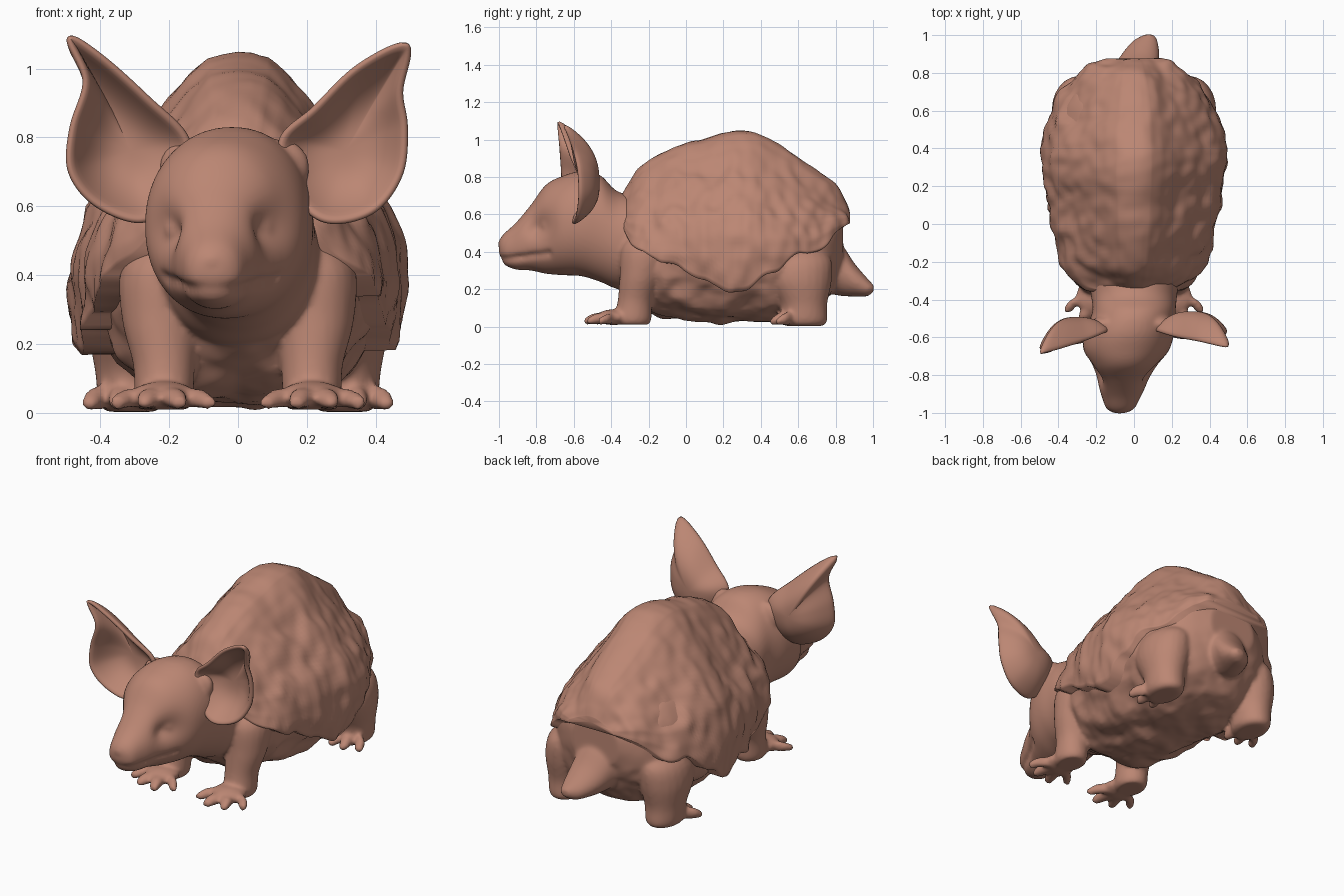
import bpy, bmesh, math
from mathutils import Vector, Matrix, noise

clay = bpy.data.materials.new("terracotta clay")
clay.diffuse_color = (0.50, 0.24, 0.172, 1)


def spline(pts, n, closed=False):
    """Catmull-Rom through tuples of any length, n steps per span."""
    out, m = [], len(pts)
    for i in range(m if closed else m - 1):
        if closed:
            a, b, c, d = (pts[(i + k) % m] for k in (-1, 0, 1, 2))
        else:
            a, b, c, d = (pts[min(max(i + k, 0), m - 1)] for k in (-1, 0, 1, 2))
        for j in range(n):
            t = j / n
            out.append([q + 0.5 * t * (r - p + t * (2*p - 5*q + 4*r - s + t * (3*(q - r) + s - p)))
                        for p, q, r, s in zip(a, b, c, d)])
    return out if closed else out + [list(pts[-1])]


def skin_rings(bm, rings):
    for a, b in zip(rings, rings[1:]):
        for i in range(len(a)):
            j = (i + 1) % len(a)
            bm.faces.new((a[i], a[j], b[j], b[i]))
    for r in (rings[0], rings[-1]):
        c = bm.verts.new(sum((v.co for v in r), Vector()) / len(r))
        for i in range(len(r)):
            bm.faces.new((c, r[i], r[(i + 1) % len(r)]))


def loft(bm, stations, axis='Y', n=24, steps=5, power=2.0, deform=None):
    """Stations are (x, y, z, radius_x, other_radius); rings are square to the axis."""
    rings = []
    for x, y, z, ra, rb in spline(stations, steps):
        ring = []
        for k in range(n):
            a = 2 * math.pi * k / n
            u, v = (math.copysign(abs(f) ** (2 / power), f) for f in (math.cos(a), math.sin(a)))
            p = Vector((x + ra*u, y, z + rb*v)) if axis == 'Y' else Vector((x + ra*u, y + rb*v, z))
            if deform:
                p = deform(p, Vector((x, y, z)))
            ring.append(bm.verts.new(p))
        rings.append(ring)
    skin_rings(bm, rings)


def ball(bm, centre, radii):
    bmesh.ops.create_uvsphere(bm, u_segments=20, v_segments=12, radius=1,
                              matrix=Matrix.Translation(centre) @ Matrix.Diagonal((*radii, 1)))


def finish(name, bm):
    bmesh.ops.recalc_face_normals(bm, faces=bm.faces)
    me = bpy.data.meshes.new(name)
    bm.to_mesh(me)
    bm.free()
    me.materials.append(clay)
    for p in me.polygons:
        p.use_smooth = True
    ob = bpy.data.objects.new(name, me)
    bpy.context.collection.objects.link(ob)
    return ob


EYES = [Vector((-0.21, -0.78, 0.53)), Vector((0.10, -0.78, 0.54))]


def face_details(p, c):
    # eye sockets and mouth crease
    inward = (c - p).normalized()
    depth = sum(0.055 * math.exp(-((p - e).length / 0.07) ** 2) for e in EYES)
    if p.y < -0.72:
        line = 0.355 + 0.12 * (p.y + 1.0)
        depth += 0.022 * math.exp(-((p.z - line) / 0.014) ** 2)
    return p + inward * depth


def lumpy(p, c):
    # rough belly, calmer where the shell covers it
    amount = 1 if p.z < 0.35 else 0.3
    return p + (p - c).normalized() * amount * (0.03 * noise.noise(p * 7) + 0.012 * noise.noise(p * 17))


# body skin: trunk, head, legs and tail melted together
bm = bmesh.new()
loft(bm, [(0, -0.38, 0.42, 0.17, 0.19), (0, -0.28, 0.42, 0.25, 0.27), (0, -0.15, 0.41, 0.33, 0.36),
          (0, 0.1, 0.40, 0.40, 0.37), (0, 0.4, 0.40, 0.43, 0.37), (0, 0.62, 0.40, 0.385, 0.35),
          (0, 0.76, 0.41, 0.29, 0.26), (0, 0.84, 0.46, 0.15, 0.13)],
     n=72, steps=10, power=2.3, deform=lumpy)
loft(bm, [(-0.075, -1.0, 0.425, 0.035, 0.035), (-0.072, -0.975, 0.415, 0.075, 0.08),
          (-0.067, -0.91, 0.43, 0.105, 0.125), (-0.06, -0.83, 0.475, 0.14, 0.175),
          (-0.05, -0.75, 0.52, 0.185, 0.237), (-0.04, -0.66, 0.54, 0.23, 0.265),
          (-0.02, -0.56, 0.55, 0.235, 0.28), (0, -0.46, 0.525, 0.22, 0.285),
          (0, -0.36, 0.46, 0.23, 0.26), (0, -0.2, 0.44, 0.25, 0.25)],
     n=96, steps=12, power=2.12, deform=face_details)
ball(bm, (-0.077, -0.965, 0.44), (0.05, 0.04, 0.04))               # nose
for e in EYES:                                                      # closed eyes
    ball(bm, e + Vector((0.04 if e.x < 0 else -0.04, 0.045, 0)), (0.045, 0.04, 0.04))
loft(bm, [(0, 0.7, 0.36, 0.18, 0.17), (0.01, 0.82, 0.31, 0.125, 0.145), (0.035, 0.9, 0.25, 0.1, 0.09),
          (0.06, 0.97, 0.21, 0.065, 0.048), (0.08, 1.003, 0.205, 0.025, 0.018)])

for s in (-1, 1):
    # front leg, paw and four toes
    loft(bm, [(s*0.20, -0.2, 0.51, 0.06, 0.08), (s*0.225, -0.21, 0.42, 0.115, 0.135),
              (s*0.225, -0.24, 0.27, 0.112, 0.115), (s*0.215, -0.27, 0.14, 0.09, 0.095),
              (s*0.215, -0.285, 0.04, 0.085, 0.1), (s*0.215, -0.285, 0.01, 0.07, 0.085)], axis='Z')
    ball(bm, (s*0.215, -0.39, 0.05), (0.095, 0.09, 0.042))
    for tx, ty in ((0.085, -0.49), (0.17, -0.545), (0.27, -0.53), (0.35, -0.47)):
        loft(bm, [(s*0.21, -0.36, 0.045, 0.045, 0.035), (s*(tx*0.7 + 0.066), ty + 0.06, 0.043, 0.036, 0.03),
                  (s*tx, ty + 0.01, 0.03, 0.024, 0.02), (s*tx, ty, 0.028, 0.008, 0.008)], n=12)
    # short hind leg with a round thigh, foot and toes
    loft(bm, [(s*0.26, 0.6, 0.44, 0.06, 0.10), (s*0.285, 0.6, 0.36, 0.125, 0.175),
              (s*0.30, 0.605, 0.25, 0.135, 0.175), (s*0.31, 0.63, 0.12, 0.105, 0.125),
              (s*0.31, 0.63, 0.03, 0.095, 0.125), (s*0.31, 0.63, 0.003, 0.07, 0.1)], axis='Z')
    for tx, ty in ((0.27, 0.46), (0.35, 0.45), (0.43, 0.48)):
        loft(bm, [(s*0.32, 0.60, 0.05, 0.05, 0.04), (s*(tx*0.8 + 0.062), ty + 0.06, 0.045, 0.034, 0.035),
                  (s*tx, ty + 0.01, 0.028, 0.024, 0.02), (s*tx, ty, 0.026, 0.008, 0.008)], n=12)
    # ear root
    ball(bm, (s*0.135 - 0.01, -0.53, 0.71), (0.085, 0.045, 0.085))
body = finish("body", bm)
mod = body.modifiers.new("melt", 'REMESH')
mod.mode, mod.voxel_size, mod.use_smooth_shade = 'VOXEL', 0.011, True
mod = body.modifiers.new("soften", 'SMOOTH')
mod.factor, mod.iterations = 0.5, 6

# shell: ridged back with a drooping rim and a craggy surface
PROFILE = [(1.0, 0.0), (0.995, 0.08), (0.97, 0.18), (0.89, 0.30), (0.78, 0.42), (0.55, 0.67),
           (0.33, 0.88), (0.15, 0.97), (0.0, 1.0), (-0.25, 0.96), (-0.6, 0.80)]


def width_at(h):
    for (h0, w0), (h1, w1) in zip(PROFILE, PROFILE[1:]):
        if h >= h1:
            return w0 + (w1 - w0) * (h0 - h) / (h0 - h1)
    return PROFILE[-1][1]


bm = bmesh.new()
rings, half = [], 44
for y, top, w, rim in spline([(-0.355, 0.69, 0.2, 0.57), (-0.31, 0.765, 0.29, 0.46), (-0.22, 0.88, 0.37, 0.40),
                              (-0.05, 0.965, 0.43, 0.31), (0.12, 1.01, 0.46, 0.24), (0.28, 1.05, 0.485, 0.17),
                              (0.40, 1.025, 0.49, 0.25), (0.55, 0.94, 0.455, 0.36), (0.68, 0.85, 0.395, 0.40),
                              (0.79, 0.775, 0.30, 0.48), (0.85, 0.68, 0.22, 0.53), (0.875, 0.62, 0.15, 0.55)], 9):
    base = max(rim, 0.38)
    ring = []
    for k in range(-half, half + 1):
        low = rim + 0.04 * noise.noise(Vector(((k > 0) * 3, y * 9, 0)))   # lobed rim
        low = (low - base) / (top - base)
        h = 1 - (1 - low) * (abs(k) / half) ** 1.4
        p = Vector((math.copysign(w * width_at(h), k), y, base + h * (top - base)))
        out = Vector((p.x, (p.y - 0.25) * 0.6, p.z - 0.35)).normalized()
        side = min(1, abs(k) / half + 0.35)
        q = Vector((p.x * 6, p.y * 7, p.z * 5))
        crag = 0.028 * noise.noise(q) + 0.014 * noise.noise(q * 2.3)
        ring.append(bm.verts.new(p + out * crag * side))
    rings.append(ring)
skin_rings(bm, rings)
finish("shell", bm)


# ears: thin deep cups stretched from an outline to a centre further back
def ear(name, outline, centre):
    bm = bmesh.new()
    edge, c, rows = spline(outline, 6, closed=True), Vector(centre), 9
    hub, last = bm.verts.new(c), None
    for k in range(1, rows + 1):
        t = k / rows
        ring = [bm.verts.new((c.x + (x - c.x) * t, c.y + (y - c.y) * t ** 2.7, c.z + (z - c.z) * t))
                for x, y, z in edge]
        for i in range(len(ring)):
            j = (i + 1) % len(ring)
            bm.faces.new((last[i], last[j], ring[j], ring[i]) if last else (hub, ring[i], ring[j]))
        last = ring
    ob = finish(name, bm)
    mod = ob.modifiers.new("thickness", 'SOLIDIFY')
    mod.thickness, mod.offset = 0.026, 0
    mod = ob.modifiers.new("rounding", 'SUBSURF')
    mod.levels = mod.render_levels = 1


ear("left_ear", [(0.12, -0.57, 0.79), (0.22, -0.60, 0.885), (0.35, -0.625, 1.01), (0.495, -0.655, 1.075),
                 (0.475, -0.605, 0.94), (0.49, -0.58, 0.83), (0.475, -0.575, 0.69), (0.39, -0.59, 0.58),
                 (0.25, -0.61, 0.555), (0.15, -0.58, 0.65)], (0.31, -0.475, 0.76))
ear("right_ear", [(-0.14, -0.57, 0.79), (-0.26, -0.62, 0.915), (-0.40, -0.665, 1.04), (-0.495, -0.69, 1.095),
                  (-0.445, -0.68, 0.97), (-0.485, -0.67, 0.83), (-0.49, -0.665, 0.70), (-0.41, -0.65, 0.60),
                  (-0.27, -0.63, 0.555), (-0.17, -0.58, 0.65)], (-0.31, -0.505, 0.76))
